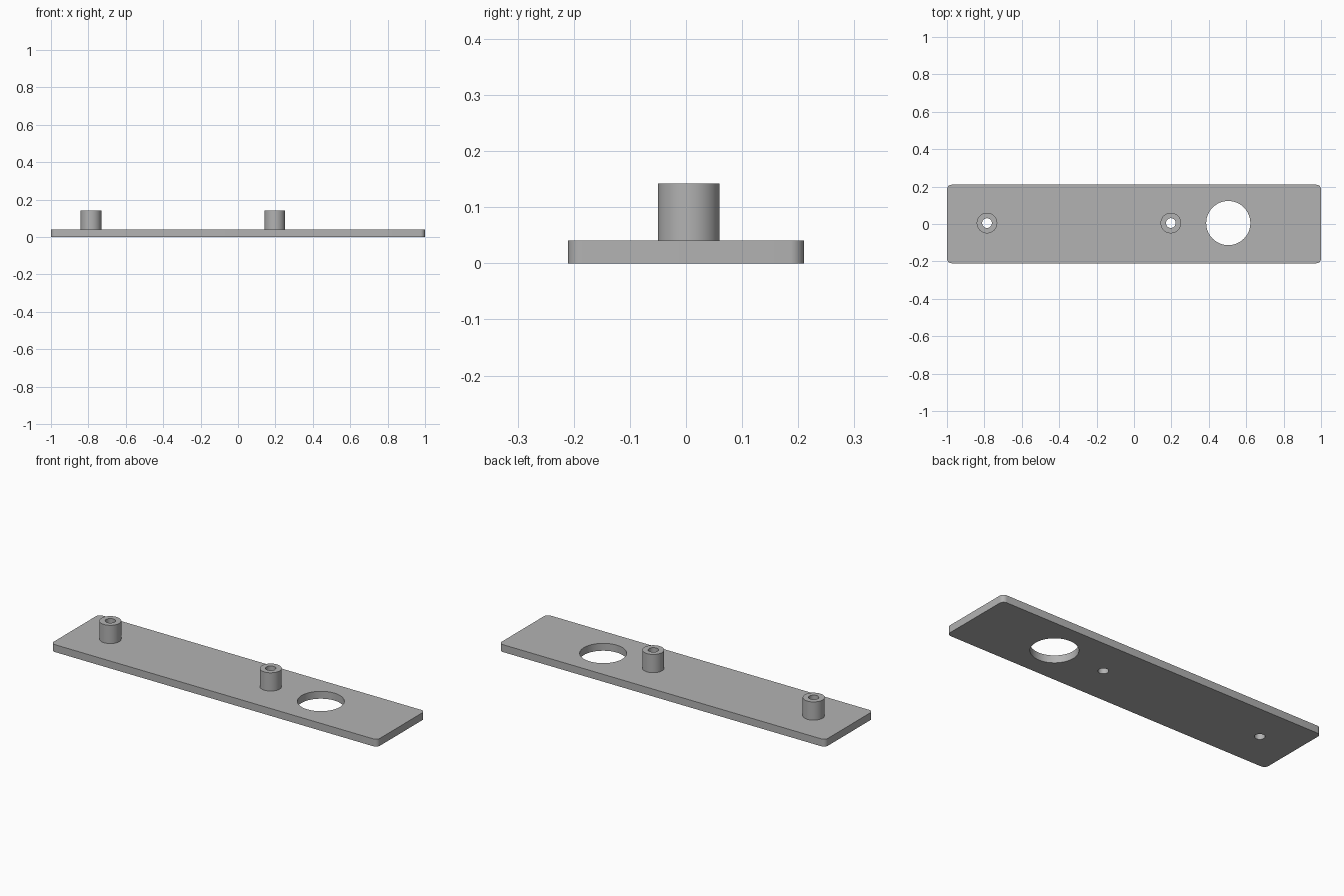
import bpy
import bmesh
import math

cube = bpy.data.objects.get("Cube")
if cube:
    bpy.data.objects.remove(cube, do_unlink=True)

LENGTH, WIDTH, THICK = 2.0, 0.42, 0.041
CORNER = 0.025
AXIS_Y = 0.005
POSTS = {"left_post": 0.197, "right_post": -0.786}
POST_R, BORE_R, POST_TOP = 0.055, 0.026, 0.142
OPENING_X, OPENING_R = 0.504, 0.118

grey = bpy.data.materials.new("plain grey")
grey.use_nodes = True
colour = (0.45, 0.45, 0.45, 1)
grey.diffuse_color = colour
grey.node_tree.nodes["Principled BSDF"].inputs["Base Color"].default_value = colour


def circle(x, y, r, n=64):
    return [(x + r * math.cos(math.tau * i / n), y + r * math.sin(math.tau * i / n))
            for i in range(n)]


def rounded_rectangle(length, width, r, steps=8):
    points = []
    for k, (sx, sy) in enumerate([(1, 1), (-1, 1), (-1, -1), (1, -1)]):
        for i in range(steps + 1):
            a = math.pi / 2 * (k + i / steps)
            points.append((sx * (length / 2 - r) + r * math.cos(a),
                           sy * (width / 2 - r) + r * math.sin(a)))
    return points


def extruded(name, outline, holes, bottom, top):
    """Solid with vertical walls: an outline with through holes."""
    bm = bmesh.new()
    edges = []
    for loop in [outline] + holes:
        verts = [bm.verts.new((x, y, bottom)) for x, y in loop]
        edges += [bm.edges.new((v, verts[i - 1])) for i, v in enumerate(verts)]
    bmesh.ops.triangle_fill(bm, edges=edges, use_beauty=True, use_dissolve=False)
    result = bmesh.ops.extrude_face_region(bm, geom=bm.faces[:], use_keep_orig=True)
    moved = [g for g in result["geom"] if isinstance(g, bmesh.types.BMVert)]
    bmesh.ops.translate(bm, verts=moved, vec=(0, 0, top - bottom))
    bmesh.ops.recalc_face_normals(bm, faces=bm.faces[:])
    mesh = bpy.data.meshes.new(name)
    bm.to_mesh(mesh)
    bm.free()
    mesh.materials.append(grey)
    obj = bpy.data.objects.new(name, mesh)
    bpy.context.collection.objects.link(obj)
    bpy.ops.object.select_all(action="DESELECT")
    obj.select_set(True)
    bpy.context.view_layer.objects.active = obj
    bpy.ops.object.shade_smooth_by_angle(angle=math.radians(30))
    return obj


# Base plate with the large opening and the two bores
bores = [circle(x, AXIS_Y, BORE_R) for x in POSTS.values()]
extruded("base_plate", rounded_rectangle(LENGTH, WIDTH, CORNER),
         bores + [circle(OPENING_X, AXIS_Y, OPENING_R)], 0, THICK)

# Hollow posts standing on the plate
for name, x in POSTS.items():
    extruded(name, circle(x, AXIS_Y, POST_R), [circle(x, AXIS_Y, BORE_R)], THICK, POST_TOP)
